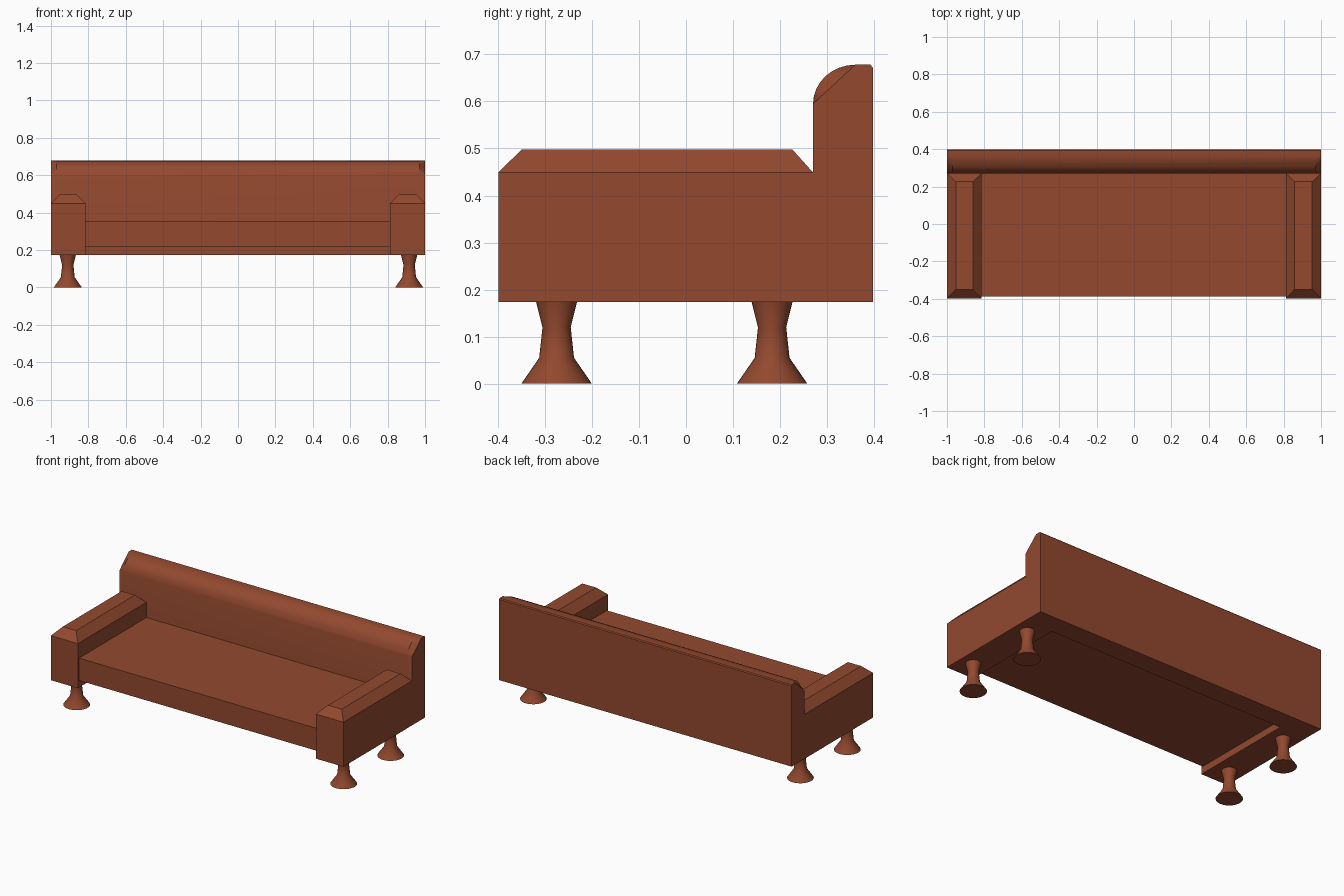
import bpy, bmesh
from math import sin, cos, pi

if "Cube" in bpy.data.objects:
    bpy.data.objects.remove(bpy.data.objects["Cube"])

mat = bpy.data.materials.new("brown_leather")
mat.diffuse_color = (0.29, 0.066, 0.028, 1)
mat.use_nodes = True
mat.node_tree.nodes["Principled BSDF"].inputs["Base Color"].default_value = mat.diffuse_color


def add_mesh(name, rings, smooth=None):
    """Loft closed rings of points and cap both ends."""
    bm = bmesh.new()
    loops = [[bm.verts.new(p) for p in ring] for ring in rings]
    n = len(loops[0])
    for a, b in zip(loops, loops[1:]):
        for i in range(n):
            j = (i + 1) % n
            bm.faces.new((a[i], a[j], b[j], b[i]))
    bm.faces.new(loops[0])
    bm.faces.new(loops[-1])
    bmesh.ops.recalc_face_normals(bm, faces=bm.faces)
    me = bpy.data.meshes.new(name)
    bm.to_mesh(me)
    bm.free()
    me.materials.append(mat)
    ob = bpy.data.objects.new(name, me)
    bpy.context.collection.objects.link(ob)
    if smooth:
        bpy.ops.object.select_all(action='DESELECT')
        ob.select_set(True)
        bpy.context.view_layer.objects.active = ob
        bpy.ops.object.shade_smooth_by_angle(angle=smooth)
    return ob


def rect(x0, x1, y0, y1, z):
    return [(x0, y0, z), (x1, y0, z), (x1, y1, z), (x0, y1, z)]


# seat slab, raised a little above the bottom of the arms
add_mesh("seat", [rect(-0.815, 0.815, -0.387, 0.27, z) for z in (0.217, 0.355)])

# armrests with a chamfered top
for side, x0, x1 in (("left", -1, -0.815), ("right", 0.812, 1)):
    c = 0.047
    add_mesh(side + "_arm", [
        rect(x0, x1, -0.399, 0.27, 0.174),
        rect(x0, x1, -0.399, 0.27, 0.449),
        rect(x0 + c, x1 - c, -0.399 + c + 0.003, 0.27 - c + 0.003, 0.498)])


# backrest: rounded front edge that flattens to a chamfer at the ends
def back_profile(x, rounded, steps=8):
    y0, y1, z0, z1 = 0.27, 0.36, 0.595, 0.678
    pts = [(x, 0.397, 0.174), (x, y0, 0.174)]
    for i in range(steps + 1):
        t = i / steps
        u, v = (1 - cos(t * pi / 2), sin(t * pi / 2)) if rounded else (t, t)
        pts.append((x, y0 + u * (y1 - y0), z0 + v * (z1 - z0)))
    return pts + [(x, 0.392, z1), (x, 0.397, 0.672)]


add_mesh("backrest", [back_profile(x, abs(x) < 1) for x in (-1, -0.97, 0.97, 1)],
         smooth=0.5)

# turned legs
PROFILE = [(0.075, 0), (0.037, 0.055), (0.030, 0.12), (0.044, 0.176)]
SIDES = 32
for row, y in (("front", -0.275), ("back", 0.183)):
    for side, x in (("left", -0.91), ("right", 0.915)):
        add_mesh(f"{row}_{side}_leg", [
            [(x + r * cos(2 * pi * i / SIDES), y + r * sin(2 * pi * i / SIDES), z)
             for i in range(SIDES)] for r, z in PROFILE], smooth=0.6)
